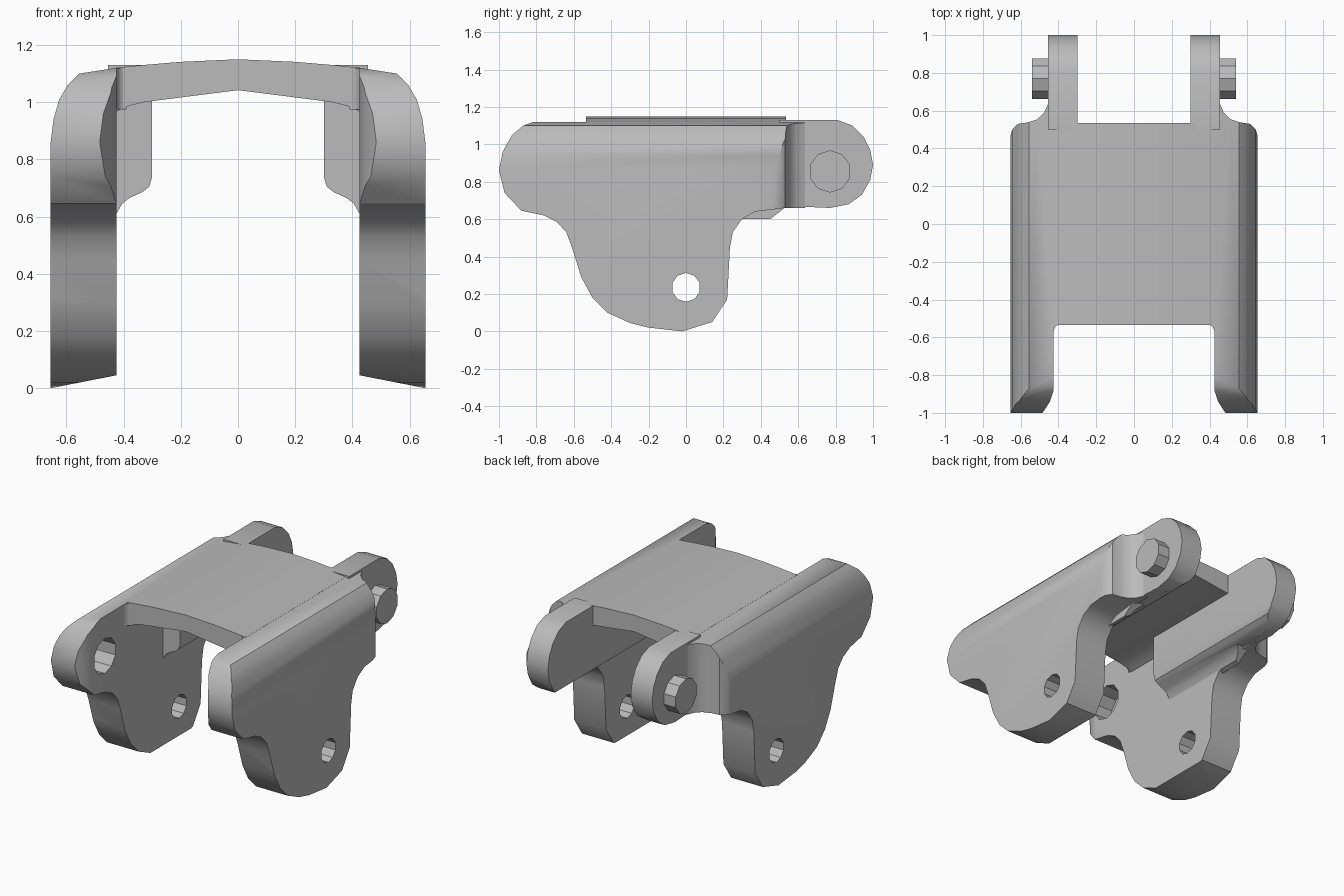
import bpy, bmesh, math
from mathutils import Vector

cube = bpy.data.objects.get("Cube")
if cube:
    bpy.data.objects.remove(cube, do_unlink=True)

steel = bpy.data.materials.new("plain_grey")
steel.use_nodes = True
GREY = (0.5, 0.5, 0.5, 1)
steel.diffuse_color = GREY
steel.node_tree.nodes["Principled BSDF"].inputs["Base Color"].default_value = GREY


def prism(name, axis, outline, lo, hi):
    """Extrude a 2D outline along axis; outline holds the other two axes in order."""
    bm = bmesh.new()
    rings = []
    for level in (lo, hi):
        ring = []
        for p in outline:
            co = list(p)
            co.insert(axis, level)
            ring.append(bm.verts.new(co))
        rings.append(ring)
        bm.faces.new(ring)
    n = len(outline)
    for i in range(n):
        j = (i + 1) % n
        bm.faces.new((rings[0][i], rings[0][j], rings[1][j], rings[1][i]))
    bmesh.ops.recalc_face_normals(bm, faces=bm.faces)
    mesh = bpy.data.meshes.new(name)
    bm.to_mesh(mesh)
    bm.free()
    mesh.materials.append(steel)
    obj = bpy.data.objects.new(name, mesh)
    bpy.context.collection.objects.link(obj)
    return obj


def circle(cy, cz, r, n=10):
    return [(cy + r * math.sin(2 * math.pi * i / n), cz + r * math.cos(2 * math.pi * i / n))
            for i in range(n)]


def apply(obj, mod):
    bpy.context.view_layer.objects.active = obj
    bpy.ops.object.modifier_apply(modifier=mod.name)


def combine(obj, operation, tool):
    mod = obj.modifiers.new(operation, "BOOLEAN")
    mod.operation, mod.solver, mod.object = operation, "EXACT", tool
    apply(obj, mod)
    bpy.data.objects.remove(tool, do_unlink=True)


def finish(obj, mirrored=True):
    if mirrored:
        mod = obj.modifiers.new("mirror", "MIRROR")
        mod.use_mirror_merge = False
        apply(obj, mod)
    bpy.ops.object.select_all(action="DESELECT")
    obj.select_set(True)
    bpy.context.view_layer.objects.active = obj
    bpy.ops.object.shade_smooth_by_angle(angle=math.radians(32))


# Side cheeks: side outline, cut to the front section and the plan
cheeks = prism("side_cheeks", 0, [
    (-.8, 1.125), (-.87, 1.1), (-.93, 1.05), (-.98, .96), (-1, .86), (-.97, .74),
    (-.88, .645), (-.76, .62), (-.69, .585), (-.64, .53), (-.61, .45), (-.56, .29),
    (-.5, .18), (-.42, .1), (-.3, .045), (-.2, .02), (-.02, 0), (.14, .05), (.22, .17),
    (.235, .45), (.25, .53), (.3, .6), (.37, .64), (.53, .66), (.64, .66), (.64, 1.125)],
    .4, .7)
section = prism("section", 1, [
    (.425, 1.12), (.555, 1.1), (.595, 1.06), (.625, 1.01), (.645, .94), (.655, .86),
    (.655, 0), (.425, .045)], -1.1, 1.1)
plan = prism("plan", 2, [
    (.425, -.88), (.445, -.94), (.49, -1.01), (.655, -1.01), (.655, .46), (.645, .5),
    (.615, .53), (.56, .538), (.51, .555), (.475, .59), (.455, .635), (.425, .635)], -.1, 1.3)
combine(cheeks, "INTERSECT", section)
combine(cheeks, "INTERSECT", plan)

# Through holes in the legs and blind sockets for the pins
combine(cheeks, "DIFFERENCE", prism("bore", 0, circle(0, .235, .077), .3, .8))
combine(cheeks, "DIFFERENCE", prism("socket", 0, circle(-.77, .86, .115), .3, .56))
finish(cheeks)

# Rear lugs, running forward under the top plate as rails
lugs = prism("rear_lugs", 0, [
    (-.17, .6), (-.17, 1.05), (.5, 1.05), (.5, 1.13), (.81, 1.13), (.89, 1.1), (.95, 1.04),
    (.985, .97), (1, .89), (.985, .81), (.94, .73), (.87, .68), (.77, .66), (.54, .67),
    (.45, .6)], .2, .6)
lug_section = prism("lug_section", 1, [
    (.3, 1.2), (.3, .74), (.31, .705), (.335, .685), (.38, .665), (.405, .645),
    (.425, .61), (.455, .6), (.455, 1.2)], -.3, 1.1)
combine(lugs, "INTERSECT", lug_section)
finish(lugs)

# Pins on the outside of the rear lugs
finish(prism("lug_pins", 0, circle(.77, .855, .113), .44, .54))

# Slightly crowned top plate
half = [(.2, 1.141), (.33, 1.13), (.43, 1.12), (.43, .965), (.39, .985), (.33, 1.0)]
crown = [(0, 1.15)] + half + [(0, 1.042)] + [(-x, z) for x, z in reversed(half)]
finish(prism("top_plate", 1, crown, -.535, .535), mirrored=False)

# Small fillets where the plate meets the front arms
finish(prism("front_fillets", 2, [(.43, -.53), (.39, -.53), (.41, -.538), (.42, -.55),
                                  (.43, -.58)], .975, 1.118))
